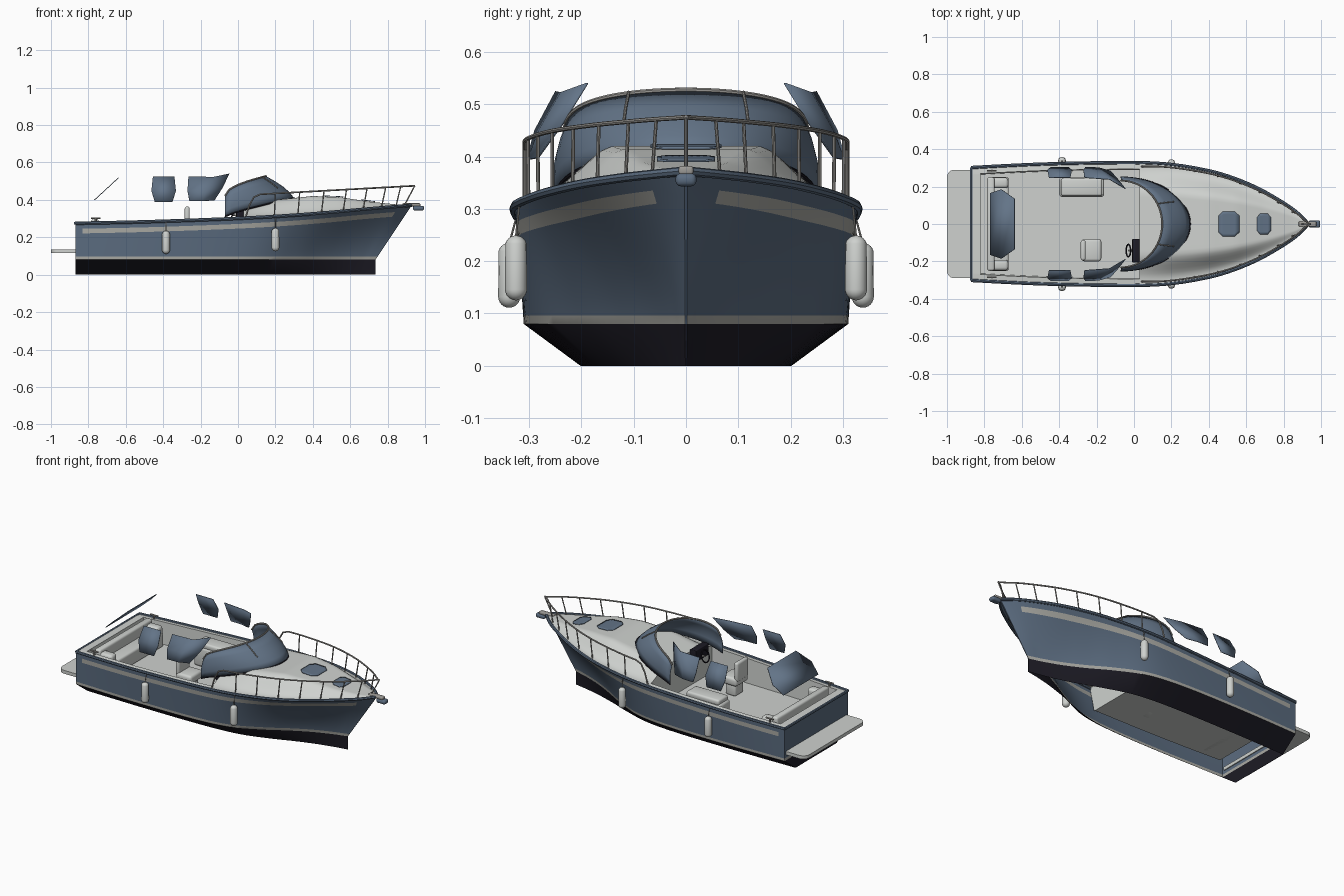
import bpy, bmesh, math
from mathutils import Vector

if "Cube" in bpy.data.objects:
    bpy.data.objects.remove(bpy.data.objects["Cube"])


def material(name, rgb):
    m = bpy.data.materials.new(name)
    m.use_nodes = True
    m.diffuse_color = (*rgb, 1)
    m.node_tree.nodes["Principled BSDF"].inputs["Base Color"].default_value = (*rgb, 1)
    return m


BLUE = material("hull blue", (.105, .15, .215))
GLASS = material("window blue", (.125, .175, .245))
BLACK = material("bottom black", (.012, .011, .018))
WHITE = material("deck white", (.62, .64, .62))
GREY = material("stripe grey", (.40, .40, .37))
STEEL = material("rail steel", (.34, .33, .31))


def finish(ob, angle=35):
    bpy.ops.object.select_all(action='DESELECT')
    ob.select_set(True)
    bpy.context.view_layer.objects.active = ob
    if ob.type == 'CURVE':
        bpy.ops.object.convert(target='MESH')
    bpy.ops.object.shade_smooth_by_angle(angle=math.radians(angle))
    return ob


def from_bmesh(bm, name, mats, angle=35):
    bmesh.ops.recalc_face_normals(bm, faces=bm.faces)
    me = bpy.data.meshes.new(name)
    bm.to_mesh(me)
    bm.free()
    for m in mats:
        me.materials.append(m)
    ob = bpy.data.objects.new(name, me)
    bpy.context.collection.objects.link(ob)
    return finish(ob, angle)


def grid(name, rows, mats, rule=lambda i, j: 0, thick=0, angle=35):
    """Skin over rows of points; rule gives the colour of cell (i, j)."""
    bm = bmesh.new()
    vs = [[bm.verts.new(p) for p in r] for r in rows]
    for i in range(len(vs) - 1):
        for j in range(len(vs[0]) - 1):
            f = bm.faces.new((vs[i][j], vs[i][j + 1], vs[i + 1][j + 1], vs[i + 1][j]))
            f.material_index = rule(i, j)
    bmesh.ops.remove_doubles(bm, verts=bm.verts, dist=.0001)
    ob = from_bmesh(bm, name, mats, angle)
    if thick:
        ob.modifiers.new("thickness", 'SOLIDIFY').thickness = thick
    return ob


def tube(name, pts, r, mat):
    cu = bpy.data.curves.new(name, 'CURVE')
    cu.dimensions = '3D'
    cu.bevel_depth, cu.bevel_resolution, cu.use_fill_caps = r, 2, True
    sp = cu.splines.new('POLY')
    sp.points.add(len(pts) - 1)
    for p, c in zip(sp.points, pts):
        p.co = (*c, 1)
    cu.materials.append(mat)
    ob = bpy.data.objects.new(name, cu)
    bpy.context.collection.objects.link(ob)
    return finish(ob)


def box(name, lo, hi, mat, bevel=.012):
    bm = bmesh.new()
    bmesh.ops.create_cube(bm, size=1)
    for v in bm.verts:
        v.co = [(a + b) / 2 + c * (b - a) for a, b, c in zip(lo, hi, v.co)]
    bmesh.ops.bevel(bm, geom=bm.edges[:], offset=bevel, segments=3, profile=.5, affect='EDGES')
    return from_bmesh(bm, name, [mat])


def plate(name, outline, z0, z1, mat):
    bm = bmesh.new()
    f = bm.faces.new([bm.verts.new((x, y, z0)) for x, y in outline])
    ext = bmesh.ops.extrude_face_region(bm, geom=[f])
    for v in ext["geom"]:
        if isinstance(v, bmesh.types.BMVert):
            v.co.z = z1
    return from_bmesh(bm, name, [mat])


# Hull stations: sheer x, sheer half width, sheer height, chine x, chine half width
KEYS = [Vector(k) for k in (
    (-.87, .302, .275, -.87, .302), (-.5, .32, .283, -.5, .31), (-.1, .328, .297, -.1, .305),
    (.15, .323, .309, .13, .275), (.35, .295, .322, .3, .2), (.5, .257, .334, .43, .125),
    (.65, .197, .348, .55, .065), (.78, .125, .359, .65, .027), (.87, .063, .366, .7, .012),
    (.93, .003, .372, .735, .002))]


def spline(k, t):
    a, b, c, d = (KEYS[max(0, min(len(KEYS) - 1, k + o))] for o in (-1, 0, 1, 2))
    return b + (c - a) * t / 2 + (a * 2 - b * 5 + c * 4 - d) * t ** 2 / 2 + (b * 3 - a - c * 3 + d) * t ** 3 / 2


STATIONS = [spline(k, t / 6) for k in range(len(KEYS) - 1) for t in range(6)] + [KEYS[-1]]


def sheer(x):
    """Half width and height of the hull edge at x."""
    for a, b in zip(STATIONS, STATIONS[1:]):
        if x <= b[0]:
            p = a.lerp(b, max(0, (x - a[0]) / (b[0] - a[0])))
            return p[1], p[2]
    return STATIONS[-1][1], STATIONS[-1][2]


def section(s):
    xs, ys, zs, xc, yc = s
    flare = 1 + .6 * max(0, min(1, (xs - .1) / .5))
    low, top = .096, zs - .055
    levels = [.08, low] + [low + (top - low) * i / 5 for i in range(1, 6)] + [zs - .03, zs]
    pts = [(xc, yc * .65, 0)]
    for z in levels:
        f = (z - .08) / (zs - .08)
        pts.append((xc + (xs - xc) * f, yc + (ys - yc) * f ** flare, z))
    return pts


def hull_colour(i, j):
    if j == 0:
        return 1
    return 2 if j == 1 or (j == 7 and -.85 < STATIONS[i][0] < .85) else 0


sections = [section(s) for s in STATIONS]
for side, s in (("left", 1), ("right", -1)):
    grid(side + "_hull_side", [[(x, s * y, z) for x, y, z in r] for r in sections],
         [BLUE, BLACK, GREY], hull_colour)
    tube(side + "_rub_rail", [(p[0], s * p[1], p[2]) for p in STATIONS], .009, BLUE)
grid("stem", [[(x, s * y, z) for x, y, z in sections[-1]] for s in (1, -1)],
     [BLUE, BLACK], lambda i, j: int(j == 0))
grid("transom", [[(x, s * y, z) for x, y, z in sections[0]] for s in (1, -1)],
     [BLUE, BLACK, GREY], lambda i, j: 1 if j == 0 else 2 if j == 1 else 0)
tube("transom_rail", [(-.87, -.302, .275), (-.87, .302, .275)], .008, BLUE)

# Cockpit well: aft deck, coamings and floor
FLOOR, BULKHEAD = .15, .03
well = []
for x, sunk in [(-.87, 0), (-.82, 0)] + [(-.82 + .85 * i / 12, 1) for i in range(13)]:
    y, z = sheer(x)
    zf = FLOOR if sunk else z + .004
    half = [(x, y, z), (x, y - .035, z + .004), (x, y - .04, zf)]
    well.append(half + [(a, -b, c) for a, b, c in reversed(half)])
grid("cockpit", well, [WHITE], angle=25)


# Foredeck with raised cabin top
def cabin(x):
    rise = ((.03, .05), (.2, .085), (.4, .092), (.55, .072), (.7, .035), (.85, .008), (.93, 0))
    for (a, ha), (b, hb) in zip(rise, rise[1:]):
        if x <= b:
            t = (x - a) / (b - a)
            return ha + (hb - ha) * t
    return 0


def deck_point(x, t, lift=0):
    y, z = sheer(x)
    k = max(0, min(1, (.93 - abs(t)) / .45))
    return (x, y * t, z + .003 + cabin(x) * k * k * (3 - 2 * k) + lift)


across = [i / 16 for i in range(-16, 17)]
deck_rows = [[deck_point(BULKHEAD + .9 * i / 40, t) for t in across] for i in range(41)]
grid("foredeck", deck_rows, [WHITE], angle=50)
grid("cabin_bulkhead", [[(x, y * .9, FLOOR) for x, y, z in deck_rows[0]], deck_rows[0]], [WHITE])

# Deck hatches lying on the cabin top
for name, cx, rx, ry in (("large_hatch", .507, .056, .068), ("small_hatch", .695, .037, .055)):
    rows = []
    for f in (-1, -.55, .55, 1):
        x = cx + rx * f
        w = ry * (1 if abs(f) < 1 else .65)
        rows.append([deck_point(x, w * t / 4 / sheer(x)[0], .006) for t in range(-4, 5)])
    grid(name, rows, [GLASS], thick=.004)

# Wrapped windshield with top frame and struts
rows = []
for i in range(33):
    a = math.pi * (i / 32 - .5)
    c, s = max(0, math.cos(a)), math.sin(a)
    foot = Vector((-.07 + .37 * c, .25 * s, .31 + .1 * c ** .8))
    head = Vector((-.07 + .22 * c, .232 * s, .42 + .107 * c ** .5))
    rows.append([foot.lerp(head, t / 4) + Vector((.02 * c, .012 * s, 0)) * math.sin(math.pi * t / 4)
                 for t in range(5)])
grid("windshield", rows, [GLASS], thick=.004, angle=60)
tube("windshield_frame", [r[-1] for r in rows], .005, STEEL)
tube("windshield_foot", [r[0] for r in rows], .004, BLACK)
for i in (11, 21):
    tube("windshield_strut", [p + Vector((.005, 0, .003)) for p in rows[i][2:]], .003, STEEL)

# Canopy windows on both sides and at the stern
AFT_PANE = [[(-.445, .305, .39), (-.35, .305, .39)], [(-.463, .29, .45), (-.332, .29, .45)],
            [(-.455, .25, .525), (-.34, .25, .525)]]
FORE_PANE = [[(-.26, .305, .395), (-.19, .303, .395), (-.125, .285, .398)],
             [(-.27, .29, .45), (-.17, .282, .45), (-.085, .24, .46)],
             [(-.265, .25, .525), (-.13, .24, .523), (-.045, .19, .541)]]
for side, s in (("left", 1), ("right", -1)):
    for name, pane in (("aft_window", AFT_PANE), ("fore_window", FORE_PANE)):
        grid(f"{side}_{name}", [[(x, s * y, z) for x, y, z in r] for r in pane], [GLASS], thick=.004, angle=60)
grid("stern_window", [[(x, s * w, z) for s in (-1, 1)] for x, w, z in
                      ((-.77, .165, .4), (-.71, .185, .455), (-.64, .135, .52))], [GLASS], thick=.004)


# Bow rail with posts
def rail(x, s):
    return (x, s * max(0, sheer(x - .015)[0] - .018), .43 + .055 * (x - .12))


for side, s in (("left", 1), ("right", -1)):
    y, z = sheer(.04)
    top = [rail(.12 + .82 * i / 30, s) for i in range(31)]
    tube(side + "_bow_rail", [(.04, s * (y - .02), z), (.06, s * (y - .02), .37),
                              (.085, s * (y - .02), .415)] + top + [(.945, 0, .475)], .0045, STEEL)
    for x in (.2, .33, .46, .58, .69, .79, .87):
        foot = x - .03 * x
        tube(side + "_rail_post", [(foot, s * (sheer(foot)[0] - .018), sheer(foot)[1]), rail(x, s)], .0035, STEEL)

    # Hanging fenders
    for x, y, z in ((-.385, .338, .173), (.2, .315 + .01, .187)):
        bm = bmesh.new()
        bmesh.ops.create_uvsphere(bm, u_segments=16, v_segments=12, radius=.021)
        for v in bm.verts:
            v.co = (v.co.x + x, v.co.y + s * y, v.co.z + z + (.041 if v.co.z > 0 else -.041))
        from_bmesh(bm, side + "_fender", [WHITE], 60)
        edge = sheer(x)
        tube(side + "_fender_line", [(x, s * y, z + .06), (x, s * edge[0], edge[1])], .002, STEEL)
    tube(side + "_cleat", [(-.76, s * .285, .275), (-.76, s * .285, .3)], .006, STEEL)
    tube(side + "_cleat_bar", [(-.785, s * .285, .302), (-.735, s * .285, .302)], .005, STEEL)
tube("bow_post", [(.89, 0, .372), (.945, 0, .475)], .0035, STEEL)

# Bow roller and anchor
box("bow_roller", (.88, -.014, .365), (.975, .014, .382), STEEL, .005)
box("anchor_head", (.935, -.02, .343), (.995, .02, .368), BLUE, .01)

# Swim platform with rounded aft corners
outline = [(-.865, -.29), (-.865, .29)]
for s in (1, -1):
    arc = [(-.96 - .04 * math.sin(a * math.pi / 12), s * (.25 + .04 * math.cos(a * math.pi / 12))) for a in range(7)]
    outline += arc if s > 0 else arc[::-1]
plate("swim_platform", outline, .115, .135, WHITE)

# Cockpit seating
box("stern_bench_base", (-.77, -.25, FLOOR), (-.67, .25, .235), WHITE)
box("stern_bench_back", (-.785, -.25, .22), (-.745, .25, .298), WHITE)
for s in (1, -1):
    box("bench_arm", (-.775, s * .22 - .028, .2), (-.672, s * .22 + .028, .28), WHITE, .016)
box("lounge_seat", (-.4, .145, FLOOR), (-.16, .25, .27), WHITE, .015)
box("lounge_cushion", (-.39, .15, .26), (-.17, .245, .295), WHITE, .012)
box("helm_seat_base", (-.26, -.18, FLOOR), (-.19, -.1, .23), WHITE)
box("helm_seat", (-.28, -.2, .22), (-.175, -.08, .27), WHITE, .015)
box("helm_seat_back", (-.285, -.195, .25), (-.258, -.085, .365), WHITE, .012)

# Helm console and wheel
box("helm_console", (-.01, -.205, .3), (.03, -.08, .37), BLACK, .004)
ring = [(-.03 + .012 * math.sin(a * math.pi / 10), -.142 + .033 * math.cos(a * math.pi / 10),
         .32 + .033 * math.sin(a * math.pi / 10)) for a in range(21)]
tube("steering_wheel", ring, .004, BLACK)
tube("wheel_shaft", [(-.03, -.142, .32), (.03, -.142, .31)], .005, STEEL)
